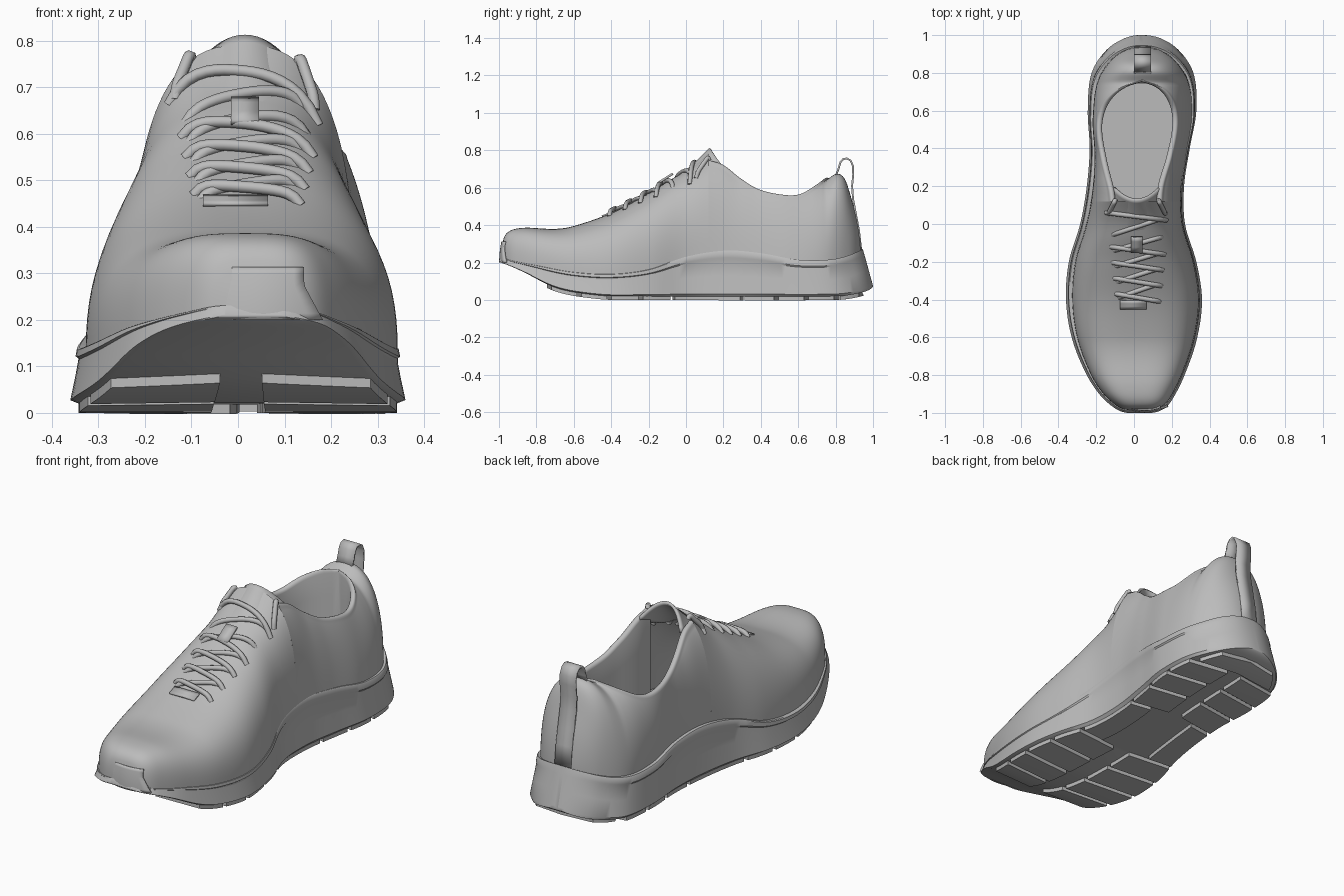
import bpy, bmesh
from math import pi, sin, cos, acos

cube = bpy.data.objects.get("Cube")
if cube:
    bpy.data.objects.remove(cube)

grey = bpy.data.materials.new("mid grey")
grey.use_nodes = True
grey.diffuse_color = (0.5, 0.5, 0.5, 1)
grey.node_tree.nodes["Principled BSDF"].inputs["Base Color"].default_value = (0.5, 0.5, 0.5, 1)


def smooth(*pts):
    """Smooth function of y through (y, value) points, denser at heel and toe."""
    warp = lambda y: acos(max(-1, min(1, -y)))
    k, v = [warp(p[0]) for p in pts], [p[1] for p in pts]
    last = len(k) - 1

    def slope(i):
        a, b = max(i - 1, 0), min(i + 1, last)
        return (v[b] - v[a]) / (k[b] - k[a])

    def value(y):
        t = max(k[0], min(k[-1], warp(y)))
        i = max(j for j in range(last) if k[j] <= t)
        h = k[i + 1] - k[i]
        u = (t - k[i]) / h
        d = v[i + 1] - v[i]
        s = u * u * (3 - 2 * u)
        skew = (slope(i) * h - d) * (1 - u) - (slope(i + 1) * h - d) * u
        return v[i] + d * u + u * (1 - u) * skew
    return value


def finish(ob, angle=0.7):
    ob.data.materials.append(grey)
    bpy.ops.object.select_all(action='DESELECT')
    ob.select_set(True)
    bpy.context.view_layer.objects.active = ob
    if ob.type == 'CURVE':
        bpy.ops.object.convert(target='MESH')
    bpy.ops.object.shade_smooth_by_angle(angle=angle)


def loft(name, rows, closed=False, angle=0.7, thick=0):
    """Skin a list of cross-sections; closed sections get end caps."""
    bm = bmesh.new()
    grid = [[bm.verts.new(p) for p in row] for row in rows]
    n = len(rows[0])
    for a, b in zip(grid, grid[1:]):
        for j in range(n if closed else n - 1):
            k = (j + 1) % n
            bm.faces.new((a[j], a[k], b[k], b[j]))
    if closed:
        bm.faces.new(grid[0])
        bm.faces.new(grid[-1])
    bmesh.ops.remove_doubles(bm, verts=bm.verts, dist=0.0005)
    bmesh.ops.recalc_face_normals(bm, faces=bm.faces)
    mesh = bpy.data.meshes.new(name)
    bm.to_mesh(mesh)
    bm.free()
    ob = bpy.data.objects.new(name, mesh)
    bpy.context.collection.objects.link(ob)
    if thick:
        mod = ob.modifiers.new("thickness", 'SOLIDIFY')
        mod.thickness, mod.offset = thick, 0
    finish(ob, angle)


# Plan outline and side-view height lines
x_min = smooth((-1, -.03), (-.97, -.11), (-.9, -.185), (-.8, -.25), (-.6, -.33), (-.4, -.36), (-.2, -.345),
               (0, -.285), (.2, -.25), (.4, -.235), (.6, -.245), (.8, -.225), (.93, -.14), (.985, -.05), (1, .03))
x_max = smooth((-1, .09), (-.97, .17), (-.9, .22), (-.8, .268), (-.6, .335), (-.4, .36), (-.2, .33),
               (0, .27), (.2, .265), (.4, .295), (.6, .33), (.8, .315), (.93, .23), (.985, .14), (1, .05))
sole_bottom = smooth((-1, .21), (-.95, .185), (-.86, .145), (-.68, .06), (-.46, .024), (-.3, .02),
                     (.8, .02), (.92, .035), (1, .075))
sole_top = smooth((-1, .245), (-.8, .185), (-.6, .15), (-.4, .14), (-.2, .165), (0, .235), (.2, .265),
                  (.4, .25), (.6, .215), (.8, .22), (.95, .275))
ridge = smooth((-.985, .27), (-.975, .33), (-.94, .37), (-.86, .386), (-.7, .38), (-.6, .395), (-.4, .465),
               (-.2, .57), (-.08, .645), (0, .69), (.06, .735), (.13, .8))
squareness = smooth((-1, 3.4), (-.7, 3.1), (-.4, 2.7), (-.1, 2.45), (.12, 2.6), (.6, 2.4), (1, 2.3))


def stations(a, b, n):
    t0, t1 = acos(-a), acos(-b)
    return [-cos(t0 + (t1 - t0) * i / n) for i in range(n + 1)]


def body(y):
    """Centre, half width, base height and squareness of the upper at y."""
    o = y / 0.937 if y > 0 else y / 0.985
    k = 0.92 - 0.03 * y
    return (x_min(o) + x_max(o)) / 2 + 0.01 * cos(o * pi / 2), k * (x_max(o) - x_min(o)) / 2, \
        sole_top(y) - 0.03, squareness(y)


def surface(x, y):
    c, w, base, q = body(y)
    r = min(1, abs(x - c) / w)
    return base + (ridge(y) - base) * (1 - r ** q) ** (1 / q)


# Collar line: height, half width and sideways lean
THROAT, FLOOR = 0.12, 0.29
collar_z = smooth((THROAT, surface(body(THROAT)[0] + .14, THROAT)), (.2, .705), (.29, .635), (.39, .575),
                  (.53, .545), (.61, .55), (.69, .595), (.77, .655), (.81, .675), (.85, .645), (.885, .54),
                  (.92, .4), (.937, .27))
collar_w = smooth((THROAT, .14), (.2, .15), (.35, .19), (.5, .217), (.6, .207), (.68, .165), (.73, .1),
                  (.765, 0), (.94, 0))
lean = smooth((THROAT, 0), (.3, -.02), (.5, -.03), (.65, -.022), (.8, 0), (.94, 0))

# Midsole with flared foot and a raised lip below the upper
profile = [(0, .95), (.06, 1), (.45, .972), (.8, .95), (.84, .968), (.97, .96), (1, .945), (1, .85)]
rows = []
for y in stations(-1, 1, 90):
    c = (x_min(y) + x_max(y)) / 2
    sides = []
    for edge in (x_max(y), x_min(y)):
        side = []
        for f, s in profile:
            yy = y * (1 - (0.055 if y > 0 else 0.012) * f)
            low = sole_bottom(y)
            side.append((c + s * (edge - c), yy, low + f * (sole_top(yy) - low)))
        sides.append(side)
    rows.append(sides[0] + sides[1][::-1])
loft("midsole", rows, closed=True, angle=0.6)

# Closed front of the upper
rows = []
for y in stations(-.985, THROAT, 60):
    c, w, base, q = body(y)
    row = []
    for j in range(41):
        a = pi * j / 40
        cs, sn = cos(a), max(0, sin(a))
        x = w * abs(cs) ** (2 / q) * (1 if cs > 0 else -1)
        row.append((c + x, y, base + (ridge(y) - base) * sn ** (2 / q)))
    rows.append(row)
loft("upper_front", rows, angle=1.2)

# Rear of the upper: outer wall, rolled collar, lining and insole
rows = []
for y in stations(THROAT, .937, 70):
    c, w, base, q = body(y)
    wc = max(0, min(collar_w(y), w * 0.98))
    top = collar_z(y)
    roll = min(0.016, wc / 2)
    end = acos((wc / w) ** (q / 2))
    half = []
    for j in range(19):
        a = end * j / 18
        rise = (sin(a) / sin(end)) ** (2 / q)
        half.append((w * max(0, cos(a)) ** (2 / q), base + (top - base) * rise, rise))
    for j in range(1, 7):
        a = pi * j / 6
        half.append((wc - roll + roll * cos(a), top + roll * sin(a), 1))
    inner = wc - 2 * roll
    deep = FLOOR if inner > 0.01 else top
    half += [(inner, top + (deep - top) * f, 1) for f in (.35, .7, 1)]
    rows.append([(c + x + r * lean(y), y, z) for x, z, r in half]
                + [(c - x + r * lean(y), y, z) for x, z, r in half[::-1]])
loft("upper_rear", rows, angle=1.0)

# Tongue with an arched free edge
rows = []
for i in range(13):
    v, row = i / 12, []
    for j in range(21):
        x = -0.12 + 0.24 * j / 20
        y = -0.05 + v * (0.18 + 4.5 * x * x)
        z = (1 - v) * (surface(x + .015, -.05) - .012) + v * (.808 - 6.5 * x * x) - .03 * v * (1 - v)
        row.append((x + .015, y, z))
    rows.append(row)
loft("tongue", rows, thick=0.014, angle=0.9)


# Laces follow the vamp and dive into it at both ends
def lace(name, a, b, lift):
    data = bpy.data.curves.new(name, 'CURVE')
    data.dimensions, data.bevel_depth, data.bevel_resolution = '3D', 0.0125, 2
    data.use_fill_caps = True
    sp = data.splines.new('POLY')
    sp.points.add(16)
    for i, p in enumerate(sp.points):
        u = i / 16
        x, y = a[0] + (b[0] - a[0]) * u, a[1] + (b[1] - a[1]) * u
        p.co = (x, y, surface(x, min(y, THROAT)) + lift - 0.022 * abs(2 * u - 1) ** 8, 1)
    ob = bpy.data.objects.new(name, data)
    bpy.context.collection.objects.link(ob)
    finish(ob, 0.9)


eyelets = [(0.02, 0.115 + 0.009 * i, -0.39 + 0.083 * i) for i in range(5)] + [(0.012, 0.16, 0.04)]
for i, (c, h, y) in enumerate(eyelets):
    if i != 4:
        lace(f"lace_bar_{i}", (c - h, y + .02), (c + h, y - .02), 0.016)
    if i < 5:
        c2, h2, y2 = eyelets[i + 1]
        lace(f"lace_cross_{i}", (c - h * .9, y), (c2 + h2 * .85, y2 - .01), 0.006)
for name, s in (("left", 1), ("right", -1)):
    lace(f"top_eyelet_{name}", (.015 + s * .15, .055), (.015 + s * .115, .125), 0.016)


# Flat bands made from a side-view path
def band(name, path, x0, x1, thick):
    loft(name, [[(x0, y, z), (x1, y, z)] for y, z in path], thick=thick, angle=1.0)


band("lace_keeper", [(y, surface(.015, y) + .024) for y in (-.15, -.12, -.09, -.07)], -.015, .045, .012)
band("throat_end_strip", [(y, surface(0, y) + .003) for y in (-.45, -.435, -.42, -.405)], -.075, .065, .008)
band("heel_pull_tab", [(.80, .66), (.815, .70), (.825, .735), (.84, .753), (.86, .757), (.88, .745), (.893, .715),
                       (.894, .67), (.888, .61), (.893, .54), (.91, .45), (.925, .37), (.936, .27)], .0, .09, .01)

# Rubber toe guard wrapping up from the outsole
rows = []
for i in range(9):
    f = i / 8
    h = 0.125 - 0.04 * min(1, f * 1.5)
    rows.append([(0.055 + h * s / 4, -0.993 + 2 * (h * s / 4) ** 2 + 0.012 * f * f, 0.2 + 0.112 * f)
                 for s in range(-4, 5)])
loft("toe_guard", rows, thick=0.012)


# Outsole tread blocks separated by slanted grooves
def tread(name, y0, y1, a, b, slant):
    rows = []
    for i in range(9):
        y = y0 + (y1 - y0) * i / 8
        low, high = [], []
        for j in range(7):
            f = a + (b - a) * j / 6
            yy = y + slant * abs(f)
            c = (x_min(yy) + x_max(yy)) / 2
            x = c + f * (x_max(yy) - x_min(yy)) / 2
            low.append((x, yy, sole_bottom(yy) - .02))
            high.append((x, yy, sole_bottom(yy) + .004))
        rows.append(low + high[::-1])
    loft(name, rows, closed=True, angle=0.5)


cuts = [-.76, -.6, -.44, -.27, -.10, .10, .34, .52, .68, .84]
for name, s in (("left", 1), ("right", -1)):
    for i, (y0, y1) in enumerate(zip(cuts, cuts[1:])):
        inside = 0.5 if 3 < i < 6 else 0.16
        tread(f"tread_{name}_{i}", y0 + .012, y1 - .012, s * inside, s * .95, 0.03 if i < 5 else -0.04)
tread("tread_heel", .85, .95, -.85, .85, -.03)
